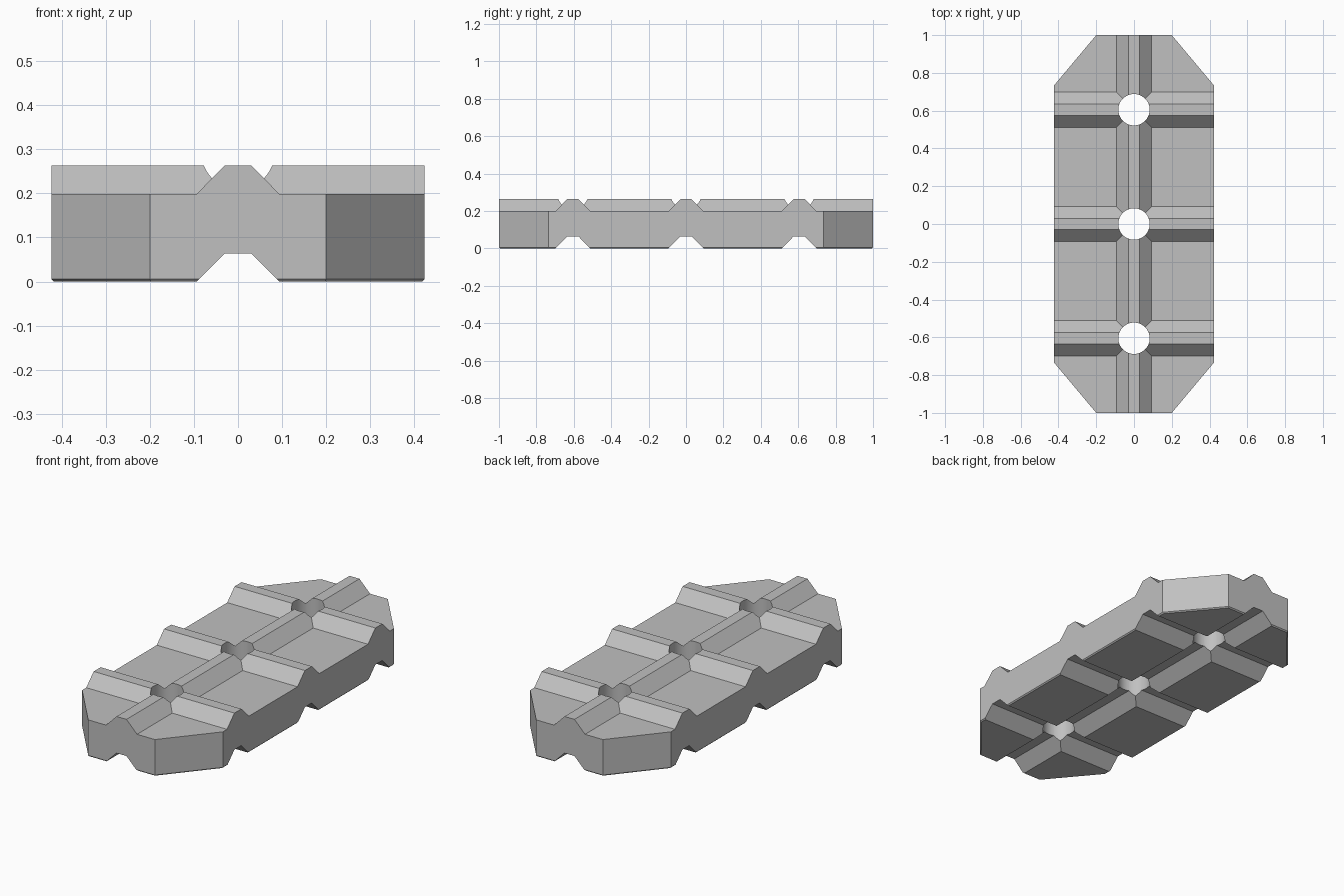
import bpy, bmesh, math

if "Cube" in bpy.data.objects:
    bpy.data.objects.remove(bpy.data.objects["Cube"], do_unlink=True)

HALF_W, END_W, CORNER_Y = 0.423, 0.2, 0.734
SLAB_TOP, RIDGE_H, BEVEL = 0.199, 0.063, 0.006
CROSSINGS = (-0.605, 0, 0.605)

grey = bpy.data.materials.new("plain grey")
grey.use_nodes = True
colour = (0.527, 0.527, 0.527, 1)
grey.diffuse_color = colour
grey.node_tree.nodes["Principled BSDF"].inputs["Base Color"].default_value = colour


def loft(name, rings):
    """Closed solid through matching rings of points."""
    bm = bmesh.new()
    loops = [[bm.verts.new(p) for p in ring] for ring in rings]
    n = len(loops[0])
    for a, b in zip(loops, loops[1:]):
        for i in range(n):
            j = (i + 1) % n
            bm.faces.new((a[i], a[j], b[j], b[i]))
    bm.faces.new(loops[0][::-1])
    bm.faces.new(loops[-1])
    bmesh.ops.recalc_face_normals(bm, faces=bm.faces)
    mesh = bpy.data.meshes.new(name)
    bm.to_mesh(mesh)
    bm.free()
    mesh.materials.append(grey)
    obj = bpy.data.objects.new(name, mesh)
    bpy.context.collection.objects.link(obj)
    return obj


def octagon(z, inset=0):
    w, e, c = HALF_W - inset, END_W - inset * 0.4, CORNER_Y - inset * 0.4
    y = 1 - inset
    return [(e, -y, z), (w, -c, z), (w, c, z), (e, y, z),
            (-e, y, z), (-w, c, z), (-w, -c, z), (-e, -y, z)]


def rectangle(z):
    return [(x, y, z) for x, y in ((-0.6, -1.2), (0.6, -1.2), (0.6, 1.2), (-0.6, 1.2))]


def bar(name, base_z, along_x, offset=0):
    """Long trapezoid bar whose sloping sides reach below its base line."""
    low, high = base_z - 0.05, base_z + RIDGE_H + 0.001
    section = [(-0.143, low), (0.143, low), (0.03, high), (-0.03, high)]
    if along_x:
        rings = [[(x, offset + s, z) for s, z in section] for x in (-0.55, 0.55)]
    else:
        rings = [[(s, y, z) for s, z in section] for y in (-1.1, 1.1)]
    return loft(name, rings)


def combine(target, tool, operation):
    mod = target.modifiers.new(operation, 'BOOLEAN')
    mod.operation, mod.solver, mod.object = operation, 'EXACT', tool
    bpy.context.view_layer.objects.active = target
    bpy.ops.object.modifier_apply(modifier=mod.name)
    bpy.data.objects.remove(tool, do_unlink=True)


# Slab with raised ridges
body = loft("ridged_slab", [rectangle(0), rectangle(SLAB_TOP)])
combine(body, bar("long_ridge", SLAB_TOP, False), 'UNION')
for y in CROSSINGS:
    combine(body, bar("cross_ridge", SLAB_TOP, True, y), 'UNION')

# Matching grooves underneath
combine(body, bar("long_groove", 0, False), 'DIFFERENCE')
for y in CROSSINGS:
    combine(body, bar("cross_groove", 0, True, y), 'DIFFERENCE')

# Octagonal outline with a fine bottom bevel
outline = loft("outline", [octagon(-0.02, BEVEL), octagon(0, BEVEL), octagon(BEVEL), octagon(0.4)])
combine(body, outline, 'INTERSECT')

# Round holes at the crossings
for y in CROSSINGS:
    circle = [(0.083 * math.cos(math.tau * i / 48), y + 0.083 * math.sin(math.tau * i / 48))
              for i in range(48)]
    combine(body, loft("hole", [[(a, b, z) for a, b in circle] for z in (-0.1, 0.5)]), 'DIFFERENCE')

# Smooth hole walls, sharp everywhere else
for obj in bpy.context.selected_objects:
    obj.select_set(False)
body.select_set(True)
bpy.context.view_layer.objects.active = body
bpy.ops.object.shade_smooth_by_angle(angle=math.radians(30))
